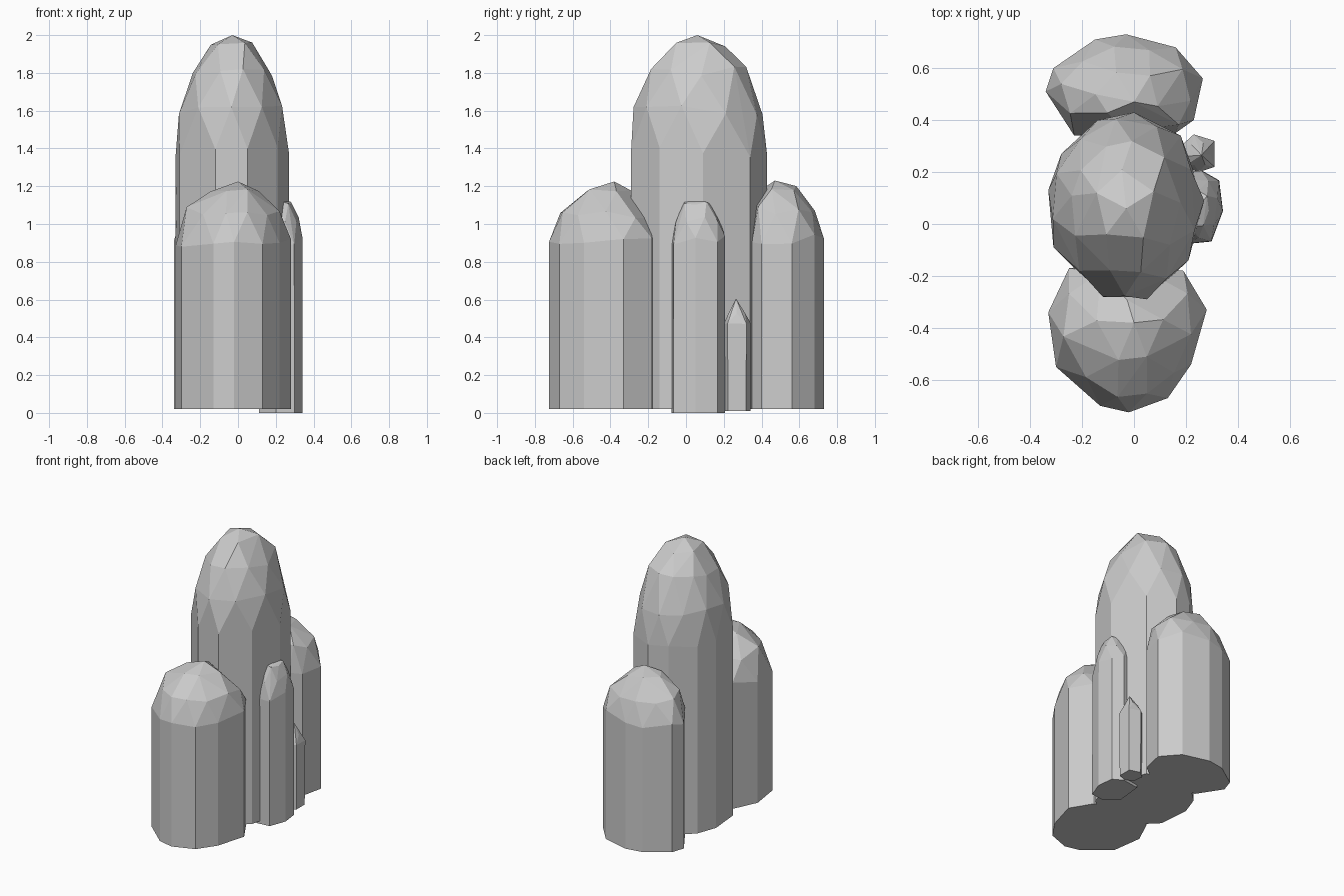
import bpy, bmesh, random

if "Cube" in bpy.data.objects:
    bpy.data.objects.remove(bpy.data.objects["Cube"])

random.seed(4)


def column(name, outline, centre, base_z, base_scale, levels, apex, jitter=0.03):
    """Faceted stone column: footprint, staggered dome rings and a tip, wrapped in a hull."""
    cx, cy = centre
    n = len(outline)
    bm = bmesh.new()
    for x, y in outline:
        bm.verts.new((cx + (x - cx) * base_scale, cy + (y - cy) * base_scale, base_z))
    for i, (z, s) in enumerate(levels):
        # every other ring is turned half a step so the facets are triangles
        ring = outline
        if i % 2:
            ring = [((a[0] + b[0]) / 2, (a[1] + b[1]) / 2)
                    for a, b in zip(outline, outline[1:] + outline[:1])]
            s *= 1.06
        step = 2 if s < 0.6 and n > 7 else 1
        t = 0 if i == 0 else i / len(levels) * 0.6   # drift towards the tip
        ox, oy = cx + (apex[0] - cx) * t, cy + (apex[1] - cy) * t
        for x, y in ring[::step]:
            dz = random.uniform(-jitter, jitter) * (1 if i < len(levels) - 1 else 0.4)
            bm.verts.new((ox + (x - cx) * s, oy + (y - cy) * s, z + dz))
    bm.verts.new(apex)
    res = bmesh.ops.convex_hull(bm, input=bm.verts[:])
    junk = [v for v in set(res["geom_interior"]) | set(res["geom_unused"])
            if isinstance(v, bmesh.types.BMVert) and v.is_valid]
    bmesh.ops.delete(bm, geom=junk, context='VERTS')
    bmesh.ops.dissolve_limit(bm, angle_limit=0.04, verts=bm.verts[:], edges=bm.edges[:])
    bmesh.ops.recalc_face_normals(bm, faces=bm.faces[:])
    mesh = bpy.data.meshes.new(name)
    bm.to_mesh(mesh)
    bm.free()
    ob = bpy.data.objects.new(name, mesh)
    bpy.context.collection.objects.link(ob)
    return ob


# tall middle column
column("tall_column",
       [(-.33, .13), (-.28, .27), (-.14, .40), (0, .43), (.18, .34), (.27, .09),
        (.21, -.14), (.05, -.29), (-.12, -.28), (-.31, -.09)],
       (-.03, .07), .02, 1.0,
       [(1.38, 1), (1.60, .92), (1.81, .70), (1.95, .39)], (-.03, .06, 2.0))

# front column
column("front_column",
       [(-.33, -.34), (-.25, -.17), (-.05, -.15), (.19, -.18), (.28, -.33), (.22, -.54),
        (.13, -.67), (-.02, -.725), (-.13, -.70), (-.30, -.55)],
       (-.03, -.43), .02, 1.0,
       [(.90, 1), (1.06, .82), (1.18, .42)], (.0, -.38, 1.225))

# back column
column("back_column",
       [(-.34, .51), (-.31, .60), (-.15, .71), (-.03, .73), (.16, .68), (.265, .56),
        (.23, .40), (.16, .35), (-.23, .34)],
       (-.03, .54), .02, 1.0,
       [(.92, 1), (1.08, .82), (1.19, .42)], (.0, .47, 1.23))

# slim side column
column("side_column",
       [(.345, .05), (.33, .17), (.26, .21), (.13, .19), (.11, .0), (.20, -.08), (.30, -.07)],
       (.22, .06), 0.0, .98,
       [(.91, .97), (1.04, .78), (1.11, .48)], (.24, .05, 1.13))

# small side stub
column("small_column",
       [(.31, .22), (.31, .32), (.23, .345), (.18, .30), (.19, .22), (.25, .20)],
       (.25, .27), .01, .95,
       [(.48, 1), (.53, .65)], (.26, .265, .605), .01)
